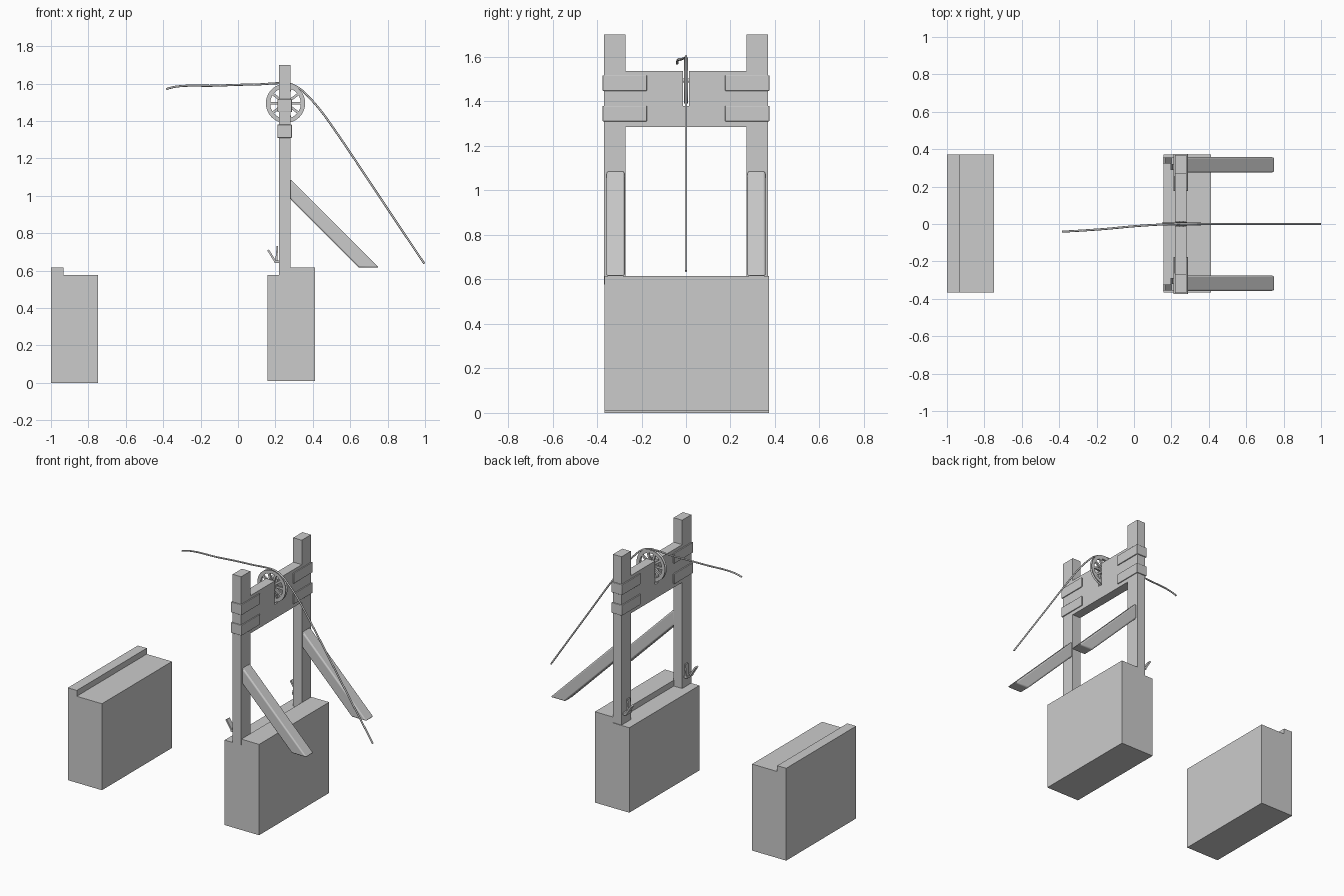
import bpy, bmesh, math
from mathutils import Matrix, Vector

if "Cube" in bpy.data.objects:
    bpy.data.objects.remove(bpy.data.objects["Cube"])

grey = bpy.data.materials.new("grey")
grey.diffuse_color = (0.6, 0.6, 0.6, 1)
grey.use_nodes = True
grey.node_tree.nodes["Principled BSDF"].inputs["Base Color"].default_value = grey.diffuse_color


def finish(name, bm, bevel=0, smooth=False):
    bmesh.ops.recalc_face_normals(bm, faces=bm.faces)
    me = bpy.data.meshes.new(name)
    bm.to_mesh(me)
    bm.free()
    ob = bpy.data.objects.new(name, me)
    bpy.context.collection.objects.link(ob)
    me.materials.append(grey)
    if bevel:
        mod = ob.modifiers.new("bevel", 'BEVEL')
        mod.width, mod.segments = bevel, 3
    if smooth:
        bpy.ops.object.select_all(action='DESELECT')
        bpy.context.view_layer.objects.active = ob
        ob.select_set(True)
        bpy.ops.object.shade_smooth_by_angle(angle=math.radians(35))
    return ob


def prism(name, pts, a, b, axis='y', **kw):
    """Extrude an (x, z) outline along y, or a (y, z) outline along x."""
    bm = bmesh.new()
    put = (lambda p: (p[0], a, p[1])) if axis == 'y' else (lambda p: (a, p[0], p[1]))
    face = bm.faces.new([bm.verts.new(put(p)) for p in pts])
    new = bmesh.ops.extrude_face_region(bm, geom=[face])["geom"]
    step = Vector((0, b - a, 0)) if axis == 'y' else Vector((b - a, 0, 0))
    bmesh.ops.translate(bm, vec=step, verts=[v for v in new if isinstance(v, bmesh.types.BMVert)])
    return finish(name, bm, **kw)


def rect(x0, x1, z0, z1):
    return [(x0, z0), (x1, z0), (x1, z1), (x0, z1)]


# Stone piers with a raised step
prism("far_pier", [(-1, 0), (-.748, 0), (-.748, .577), (-.934, .577), (-.934, .616), (-1, .616)],
      -.366, .372)
prism("near_pier", [(.158, .01), (.412, .01), (.412, .616), (.28, .616), (.28, .577), (.158, .577)],
      -.366, .372)

# Posts and crossbeam in one frame, with a slot for the pulley
half = [(.014, 1.38), (.014, 1.537), (.271, 1.537), (.271, 1.7), (.368, 1.7),
        (.368, .577), (.271, .577), (.271, 1.285)]
prism("gate_frame", half + [(-y, z) for y, z in reversed(half)], .218, .281, axis='x')

for s, side in ((-1, "left"), (1, "right")):
    # Metal straps around the post, running onto the beam
    for z0, z1, level in ((1.31, 1.38, "lower"), (1.447, 1.517, "upper")):
        u = [(.21, .176), (.21, .375), (.288, .375), (.288, .176),
             (.28, .176), (.28, .367), (.219, .367), (.219, .176)]
        bm = bmesh.new()
        f = bm.faces.new([bm.verts.new((x, s * y, z0)) for x, y in u])
        new = bmesh.ops.extrude_face_region(bm, geom=[f])["geom"]
        bmesh.ops.translate(bm, vec=(0, 0, z1 - z0),
                            verts=[v for v in new if isinstance(v, bmesh.types.BMVert)])
        finish(f"{side}_{level}_strap", bm, bevel=.003, smooth=True)

    # Sloping braces
    prism(f"{side}_brace", [(.28, 1.09), (.28, .982), (.645, .616), (.753, .616)],
          s * .275, s * .358, bevel=.009, smooth=True)

    # Two-armed cleat at the foot of the post
    prism(f"{side}_cleat_arm", [(.156, .708), (.198, .64), (.207, .646), (.165, .713)],
          s * .323, s * .355)
    prism(f"{side}_cleat_prong", [(.198, .64), (.209, .64), (.215, .732), (.207, .732)],
          s * .29, s * .32)
    prism(f"{side}_cleat_base", rect(.195, .22, .64, .655), s * .29, s * .355)

# Spoked pulley wheel
centre = Vector((.254, 0, 1.494))
bm = bmesh.new()
n = 40
loops = []
for i in range(n):
    a = 2 * math.pi * i / n
    loops.append([bm.verts.new(centre + Vector((r * math.cos(a), y, r * math.sin(a))))
                  for r, y in ((.082, -.009), (.105, -.009), (.099, 0), (.105, .009), (.082, .009))])
for i in range(n):
    p, q = loops[i], loops[(i + 1) % n]
    for k in range(5):
        bm.faces.new((p[k], p[(k + 1) % 5], q[(k + 1) % 5], q[k]))
finish("pulley_rim", bm, smooth=True)

bm = bmesh.new()
for i in range(10):
    m = (Matrix.Translation(centre) @ Matrix.Rotation(2 * math.pi * i / 10, 4, 'Y')
         @ Matrix.Translation((.053, 0, 0)) @ Matrix.Diagonal((.066, .012, .014, 1)))
    bmesh.ops.create_cube(bm, size=1, matrix=m)
finish("pulley_spokes", bm)

bm = bmesh.new()
bmesh.ops.create_cone(bm, cap_ends=True, segments=20, radius1=.03, radius2=.03, depth=.02,
                      matrix=Matrix.Translation(centre) @ Matrix.Rotation(math.pi / 2, 4, 'X'))
bmesh.ops.create_cone(bm, cap_ends=True, segments=12, radius1=.01, radius2=.01, depth=.06,
                      matrix=Matrix.Translation(centre) @ Matrix.Rotation(math.pi / 2, 4, 'X'))
finish("pulley_hub", bm, smooth=True)

# Rope over the pulley
path = [(-.384, -.04, 1.57), (-.35, -.039, 1.58), (-.28, -.035, 1.588), (-.15, -.026, 1.588),
        (0, -.012, 1.593), (.12, -.004, 1.596), (.22, 0, 1.602), (.27, 0, 1.6), (.325, 0, 1.576),
        (.38, 0, 1.526), (.44, 0, 1.458), (.51, 0, 1.362), (.75, 0, 1.005), (.996, 0, .637)]
cu = bpy.data.curves.new("rope", 'CURVE')
cu.dimensions = '3D'
cu.bevel_depth, cu.bevel_resolution = .0055, 2
cu.use_fill_caps = True
cu.resolution_u = 4
sp = cu.splines.new('BEZIER')
sp.bezier_points.add(len(path) - 1)
for bp, co in zip(sp.bezier_points, path):
    bp.co = co
    bp.handle_left_type = bp.handle_right_type = 'AUTO'
cu.materials.append(grey)
bpy.context.collection.objects.link(bpy.data.objects.new("rope", cu))
